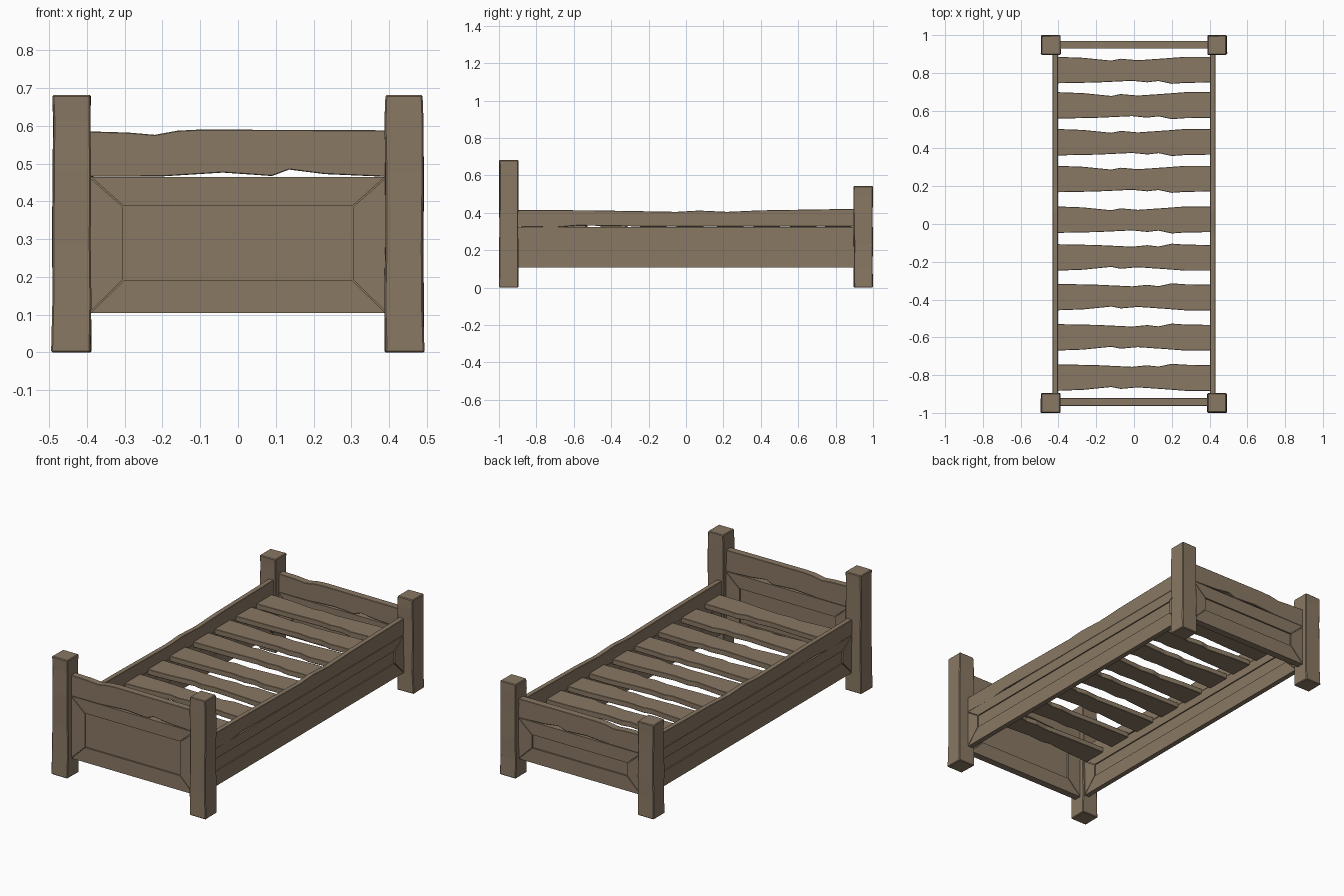
import bpy, bmesh, random

if "Cube" in bpy.data.objects:
    bpy.data.objects.remove(bpy.data.objects["Cube"])

random.seed(4)

wood = bpy.data.materials.new("weathered wood")
wood.diffuse_color = (0.25, 0.188, 0.125, 1)
wood.use_nodes = True
wood.node_tree.nodes["Principled BSDF"].inputs["Base Color"].default_value = wood.diffuse_color


def finish(name, bm, bevel=0.0):
    bmesh.ops.recalc_face_normals(bm, faces=bm.faces)
    mesh = bpy.data.meshes.new(name)
    bm.to_mesh(mesh)
    bm.free()
    mesh.materials.append(wood)
    obj = bpy.data.objects.new(name, mesh)
    bpy.context.collection.objects.link(obj)
    if bevel:
        mod = obj.modifiers.new("worn edges", 'BEVEL')
        mod.width = bevel
        mod.segments = 1
        mod.limit_method = 'ANGLE'
        mod.angle_limit = 0.9
    return obj


def place(axis, u, v, d):
    """Map outline (u, v) and depth d to space; axis is the depth direction."""
    return {'x': (d, u, v), 'y': (u, d, v), 'z': (u, v, d)}[axis]


def prism(bm, axis, outline, d0, d1):
    a = [bm.verts.new(place(axis, u, v, d0)) for u, v in outline]
    b = [bm.verts.new(place(axis, u, v, d1)) for u, v in outline]
    n = len(a)
    bm.faces.new(a)
    bm.faces.new(b[::-1])
    for i in range(n):
        j = (i + 1) % n
        bm.faces.new((a[i], a[j], b[j], b[i]))


def plank(name, axis, low, high, d0, d1):
    """Plank with uneven lower and upper edges, both listed left to right."""
    bm = bmesh.new()
    prism(bm, axis, low + high[::-1], d0, d1)
    return finish(name, bm, 0.002)


def framed_panel(name, axis, u, v, iu, iv, d0, d1, recess=0.009):
    """Four mitred frame boards around a recessed centre board."""
    g = 0.0025
    bm = bmesh.new()
    prism(bm, axis, [(-u, v[0]), (u, v[0]), (u, v[1]), (-u, v[1])],
          d0 + recess, d1 - recess)
    for i, k in ((0, 1), (1, -1)):
        prism(bm, axis, [(-u + g, v[i]), (u - g, v[i]),
                         (iu - g, iv[i]), (-iu + g, iv[i])], d0, d1)
    for s in (-1, 1):
        prism(bm, axis, [(s * u, v[0] + g), (s * u, v[1] - g),
                         (s * iu, iv[1] - g), (s * iu, iv[0] + g)], d0, d1)
    return finish(name, bm)


# Corner posts: stacked, slightly uneven square rings
def post(name, sx, sy, height):
    bm = bmesh.new()
    rings = []
    levels = [0, 0.2, 0.42, 0.7, 0.9, 1]
    for t in levels:
        r = lambda: random.uniform(0, 0.004)
        o = 0.492 + (0.003 if t == 0 else 0)
        corners = [(0.387 + r(), 0.895 + r()), (o - r(), 0.895 + r()),
                   (o - r(), 1 - r() * (t > 0)), (0.387 + r(), 1 - r() * (t > 0))]
        rings.append([bm.verts.new((sx * x, sy * y, t * height)) for x, y in corners])
    for a, b in zip(rings, rings[1:]):
        for i in range(4):
            j = (i + 1) % 4
            bm.faces.new((a[i], a[j], b[j], b[i]))
    bm.faces.new(rings[0])
    bm.faces.new(rings[-1])
    finish(name, bm, 0.004)


for sx, side in ((-1, "left"), (1, "right")):
    post("head_post_" + side, sx, -1, 0.682)
    post("foot_post_" + side, sx, 1, 0.542)

# Headboard and footboard: framed panel with a worn plank on top
for name, y0, y1, split, top, inner in (
        ("headboard", -0.963, -0.922, 0.465, 0.588, 0.388),
        ("footboard", 0.928, 0.970, 0.342, 0.452, 0.267)):
    framed_panel(name + "_panel", 'y', 0.392, (0.105, split), 0.305,
                 (0.19, inner), y0, y1)
    lower = [(-0.392, 0), (-0.2, 0.001), (-0.04, 0.011), (0.09, 0.002),
             (0.135, 0.019), (0.23, 0.007), (0.392, 0)]
    upper = [(-0.392, -0.003), (-0.29, -0.006), (-0.22, -0.012),
             (-0.16, -0.001), (-0.1, 0.002), (0.392, 0)]
    plank(name + "_top_plank", 'y', [(x, split + z) for x, z in lower],
          [(x, top + z) for x, z in upper], y0, y1)

# Side rails: long framed panel with a worn plank on top
for sx, side in ((-1, "left"), (1, "right")):
    d0, d1 = sorted((sx * 0.402, sx * 0.431))
    framed_panel("rail_panel_" + side, 'x', 0.9, (0.108, 0.325), 0.815,
                 (0.193, 0.266), d0, d1, 0.007)
    lower = [(-0.9, 0.326), (-0.7, 0.322), (-0.58, 0.332), (-0.3, 0.328),
             (0.1, 0.326), (0.9, 0.326)]
    upper = [(-0.9, 0.415), (-0.5, 0.413), (-0.05, 0.405), (0.07, 0.412),
             (0.22, 0.405), (0.4, 0.413), (0.9, 0.421)]
    plank("rail_top_plank_" + side, 'x', lower, upper, d0, d1)

# Slats: chipped along one edge, the foot half turned the other way round
chipped = [(-0.405, 0), (-0.27, 0.005), (-0.12, 0.02), (-0.07, 0.01),
           (0.02, 0.018), (0.18, 0.007), (0.27, 0), (0.405, 0)]
worn = [(-0.405, 0), (-0.2, 0.004), (-0.01, 0.013), (0.07, 0.005),
        (0.13, 0.012), (0.2, -0.003), (0.27, 0.002), (0.405, 0.004)]
centres = [0.815, 0.628, 0.433, 0.238, 0.023, -0.177, -0.387, -0.6, -0.813]
for n, c in enumerate(centres):
    lo, hi = (worn, chipped) if n < 5 else (chipped, worn)
    plank("slat_%d" % (n + 1), 'z', [(x, c - 0.07 + e) for x, e in lo],
          [(x, c + 0.07 - e) for x, e in hi], 0.312, 0.342)
